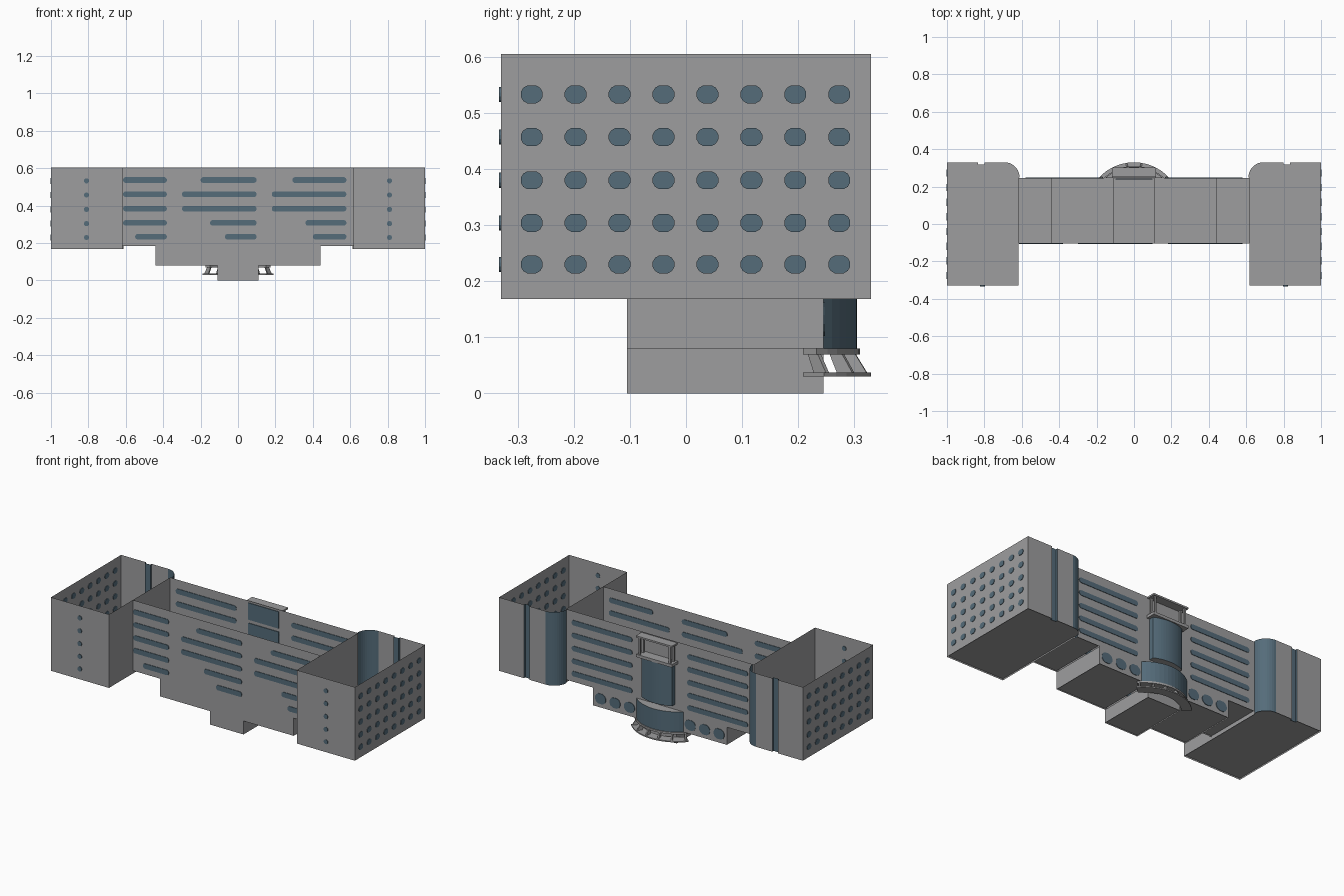
import bpy, bmesh, math
from mathutils import Vector

if "Cube" in bpy.data.objects:
    bpy.data.objects.remove(bpy.data.objects["Cube"])

TOP = 0.605
BACK, FRONT = 0.245, -0.105
CY = 0.075            # centre of the arcs of the rear bay


def material(name, rgb):
    m = bpy.data.materials.new(name)
    m.diffuse_color = (*rgb, 1)
    m.use_nodes = True
    m.node_tree.nodes["Principled BSDF"].inputs["Base Color"].default_value = m.diffuse_color
    return m


GREY = material("grey_wall", (0.34, 0.34, 0.345))
BLUE = material("blue_glass", (0.09, 0.15, 0.195))


def finish(bm, name, mats, solid=True):
    if solid:
        bmesh.ops.recalc_face_normals(bm, faces=bm.faces)
    me = bpy.data.meshes.new(name)
    bm.to_mesh(me)
    bm.free()
    for m in mats:
        me.materials.append(m)
    ob = bpy.data.objects.new(name, me)
    bpy.context.collection.objects.link(ob)
    return ob


def add_prism(bm, pts, step):
    """Solid from a 3D outline moved along a vector."""
    a = [bm.verts.new(p) for p in pts]
    b = [bm.verts.new(Vector(p) + Vector(step)) for p in pts]
    n = len(a)
    bm.faces.new(a)
    bm.faces.new(b[::-1])
    for i in range(n):
        bm.faces.new((a[i], a[(i + 1) % n], b[(i + 1) % n], b[i]))


def prism(name, outline, z0, z1, blue_sides=False):
    bm = bmesh.new()
    add_prism(bm, [(x, y, z0) for x, y in outline], (0, 0, z1 - z0))
    bmesh.ops.recalc_face_normals(bm, faces=bm.faces)
    if blue_sides:
        for f in bm.faces:
            f.material_index = int(abs(f.normal.z) < 0.5)
    return finish(bm, name, [GREY, BLUE])


def box(name, x0, x1, y0, y1, z0, z1):
    return prism(name, [(x0, y0), (x1, y0), (x1, y1), (x0, y1)], z0, z1)


def arc(r, half, n=14):
    return [(r * math.sin(t), CY + r * math.cos(t))
            for t in (half - 2 * half * i / n for i in range(n + 1))]


# Wings: open-topped boxes with a glazed round corner and a glazed notch
def wing(name, s):
    r, n = 0.08, 10
    corner = [(0.692 - r * math.sin(t), 0.25 + r * math.cos(t))
              for t in (math.pi / 2 * i / n for i in range(n + 1))]
    pts = [(1, -0.33), (1, 0.33), (0.835, 0.33), (0.835, 0.318),
           (0.80, 0.318), (0.80, 0.33)] + corner + [(0.618, BACK), (0.618, -0.33)]
    blue = {2, 3, 4} | set(range(6, 6 + n))
    bm = bmesh.new()
    lo = [bm.verts.new((s * x, y, 0.168)) for x, y in pts]
    hi = [bm.verts.new((s * x, y, TOP)) for x, y in pts]
    for i in range(len(pts)):
        j = (i + 1) % len(pts)
        q = [lo[i], lo[j], hi[j], hi[i]]
        f = bm.faces.new(q if s > 0 else q[::-1])
        f.material_index = int(i in blue)
    # slightly recessed floor
    fl = [bm.verts.new((s * x, y, 0.177)) for x, y in pts]
    bm.faces.new(fl[::-1] if s > 0 else fl)
    finish(bm, name, [GREY, BLUE], solid=False)


wing("right_wing", 1)
wing("left_wing", -1)

# Central block: stepped front and back walls, step sides and recessed floors
bm = bmesh.new()
half = [(0.618, TOP), (0.618, 0.185), (0.44, 0.185), (0.44, 0.08), (0.11, 0.08), (0.11, 0)]
profile = half + [(-x, z) for x, z in half[::-1]]
for y in (FRONT, BACK):
    vs = [bm.verts.new((x, y, z)) for x, z in profile]
    bm.faces.new(vs[::-1] if y < 0 else vs)
for (x0, z0), (x1, z1) in zip(profile[1:-1], profile[2:-1]):
    lift = 0.007 if z0 == z1 else 0
    bm.faces.new([bm.verts.new(p) for p in (
        (x0, FRONT, z0 + lift), (x0, BACK, z0 + lift), (x1, BACK, z1 + lift), (x1, FRONT, z1 + lift))])
finish(bm, "central_block", [GREY], solid=False)


# Windows: thin rounded plates set through the walls
def add_window(bm, axis, pos, u, v, w, h, thick=0.006):
    r = min(w, h) / 2
    outline = []
    for k in range(12):
        t = 2 * math.pi * (k + 0.5) / 12
        c, s = math.cos(t), math.sin(t)
        outline.append((u + math.copysign(w / 2 - r, c) + r * c,
                        v + math.copysign(h / 2 - r, s) + r * s))
    if axis == 'y':
        add_prism(bm, [(a, pos - thick / 2, b) for a, b in outline], (0, thick, 0))
    else:
        add_prism(bm, [(pos - thick / 2, a, b) for a, b in outline], (thick, 0, 0))


rows = [0.537, 0.461, 0.384, 0.308, 0.234]
bm = bmesh.new()
spans = [[(-0.615, -0.38), (-0.20, 0.10), (0.29, 0.58)],
         [(-0.615, -0.38), (-0.30, 0.10), (0.18, 0.58)],
         [(-0.615, -0.38), (-0.30, 0.10), (0.18, 0.58)],
         [(-0.615, -0.38), (-0.15, 0.10), (0.36, 0.58)],
         [(-0.55, -0.38), (-0.07, 0.10), (0.40, 0.58)]]
for z, row in zip(rows, spans):
    for a, b in row:
        add_window(bm, 'y', FRONT, (a + b) / 2, z, b - a, 0.031)
    for s in (-1, 1):
        add_window(bm, 'y', -0.33, s * 0.81, z - 0.004, 0.028, 0.028)
finish(bm, "front_windows", [BLUE])

bm = bmesh.new()
for s in (-1, 1):
    for z in rows:
        add_window(bm, 'y', BACK, s * 0.38, z, 0.40, 0.031)
    for x in (0.20, 0.295, 0.39):          # oval windows of the lower storey
        add_window(bm, 'y', BACK, s * x, 0.132, 0.072, 0.062)
finish(bm, "rear_windows", [BLUE])

bm = bmesh.new()
for s in (-1, 1):
    for i in range(8):
        for z in rows:
            add_window(bm, 'x', s, -0.275 + 0.0783 * i, z - 0.004, 0.04, 0.033)
finish(bm, "end_windows", [BLUE])

# Glass seen on the inside of the rear wall behind the bay
for i, (z0, z1) in enumerate([(0.25, 0.475), (0.495, 0.595)]):
    bm = bmesh.new()
    add_prism(bm, [(-0.1, 0.239, z0), (0.1, 0.239, z0), (0.1, 0.239, z1), (-0.1, 0.239, z1)],
              (0, 0.004, 0))
    finish(bm, "inner_glass_%d" % i, [BLUE])

# Rear bay: upper column and wider lower drum
a_up, a_low = math.asin(0.1 / 0.222), math.acos(0.17 / 0.23)
prism("upper_bay", arc(0.222, a_up) + [(-0.1, BACK), (0.1, BACK)], 0.23, 0.475, True)
prism("lower_bay", arc(0.23, a_low), 0.07, 0.20, True)

# Balcony canopy at the top of the bay
box("canopy_roof", -0.118, 0.118, 0.25, 0.302, 0.592, 0.602)
box("canopy_floor", -0.118, 0.118, BACK, 0.302, 0.475, 0.492)
for s in (-1, 1):
    for y in (0.255, 0.287):
        box("canopy_post", s * 0.1 - 0.006, s * 0.1 + 0.006, y, y + 0.01, 0.49, 0.594)

# Curved foot of the bay: two ring plates joined by slanted brackets
A = math.radians(48)
prism("foot_upper_ring", arc(0.235, A) + arc(0.2, A)[::-1], 0.069, 0.08)
prism("foot_lower_ring", arc(0.255, A) + arc(0.2, A)[::-1], 0.03, 0.037)
bm = bmesh.new()
for k in range(6):
    t = math.radians(-45 + 18 * k)
    d, side = Vector((math.sin(t), math.cos(t), 0)), Vector((math.cos(t), -math.sin(t), 0)) * 0.008
    base = Vector((0, CY, 0)) - side / 2
    add_prism(bm, [base + d * r + Vector((0, 0, z)) for r, z in
                   ((0.205, 0.07), (0.23, 0.07), (0.251, 0.036), (0.22, 0.036))], side)
finish(bm, "foot_brackets", [GREY])
